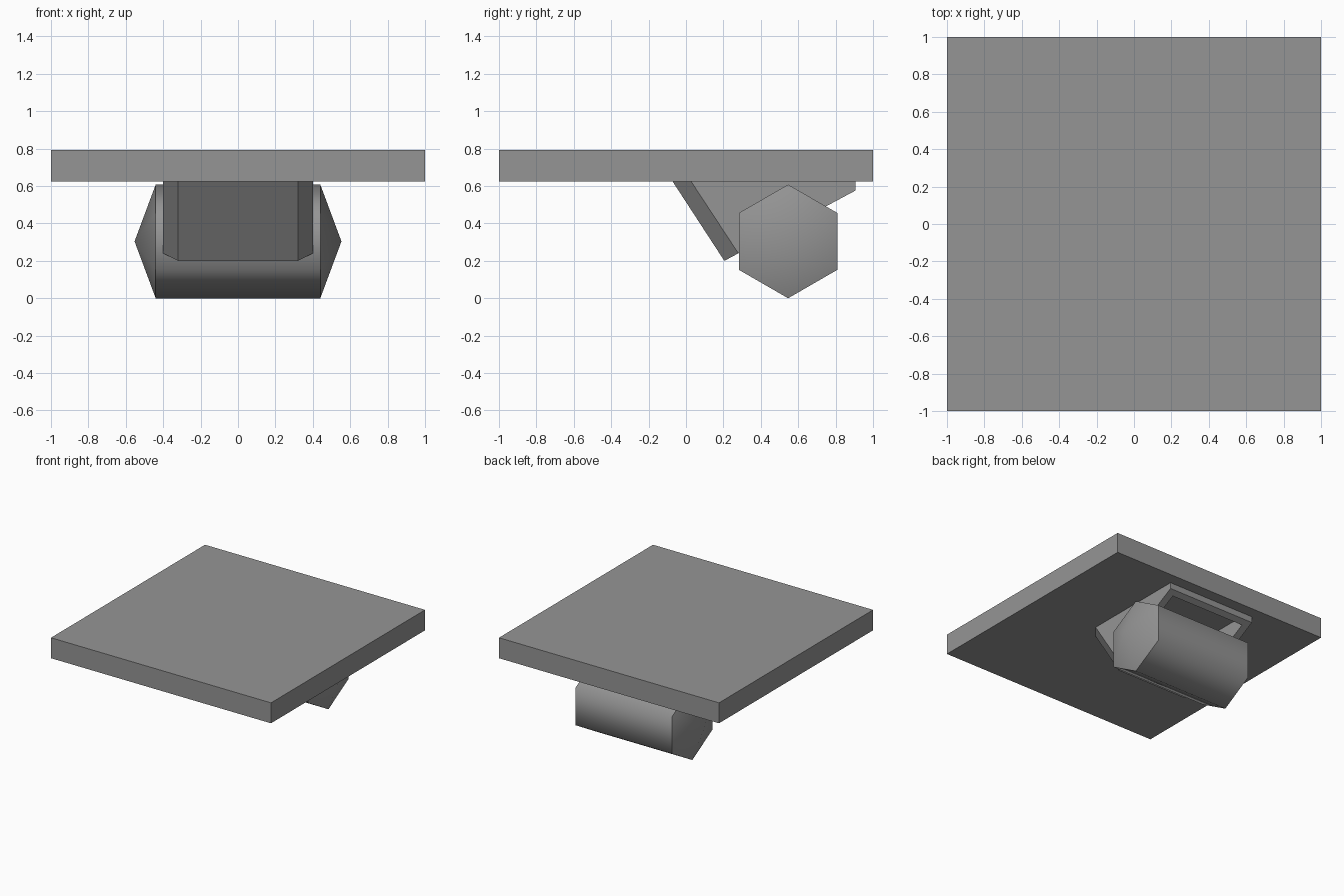
import bpy, bmesh, math
from mathutils import Matrix

cube = bpy.data.objects.get("Cube")
if cube:
    bpy.data.objects.remove(cube)

grey = bpy.data.materials.new("mid_grey")
grey.use_nodes = True
grey.diffuse_color = (0.3, 0.3, 0.3, 1)
grey.node_tree.nodes["Principled BSDF"].inputs["Base Color"].default_value = (0.3, 0.3, 0.3, 1)


def make(name, bm):
    bmesh.ops.recalc_face_normals(bm, faces=bm.faces)
    mesh = bpy.data.meshes.new(name)
    bm.to_mesh(mesh)
    bm.free()
    mesh.materials.append(grey)
    ob = bpy.data.objects.new(name, mesh)
    bpy.context.collection.objects.link(ob)
    return ob


# Square top plate
PLATE_BOTTOM, PLATE_TOP = 0.625, 0.793
bm = bmesh.new()
height = PLATE_TOP - PLATE_BOTTOM
bmesh.ops.create_cube(bm, size=1, matrix=Matrix.Translation((0, 0, PLATE_BOTTOM + height / 2))
                      @ Matrix.Diagonal((2, 2, height, 1)))
make("top_plate", bm)


# Slanted hollow bracket: front corners chamfered, rim cut along a sloping plane
def rim_z(y):
    return 0.2 + 0.536 * (y - 0.205)


def ring(bm, widths, depths, z_rule):
    half = list(zip(widths, depths))
    full = half + [(-x, y) for x, y in reversed(half)]
    return [bm.verts.new((x, y, z_rule(y))) for x, y in full]


def bridge(bm, a, b):
    n = len(a)
    for i in range(n):
        j = (i + 1) % n
        bm.faces.new((a[i], a[j], b[j], b[i]))


bm = bmesh.new()
outer_x, inner_x = (0.32, 0.4, 0.4), (0.27, 0.34, 0.34)
loops = [
    ring(bm, outer_x, (-0.072, 0.027, 0.905), lambda y: PLATE_BOTTOM),
    ring(bm, outer_x, (0.205, 0.28, 0.905), rim_z),
    ring(bm, inner_x, (0.28, 0.34, 0.86), rim_z),
    ring(bm, inner_x, (0.025, 0.09, 0.86), lambda y: PLATE_BOTTOM),
]
for k in range(4):
    bridge(bm, loops[k], loops[(k + 1) % 4])
make("bracket", bm)

# Six-sided roller with pointed ends, lying across the bracket
RADIUS, Y, Z = 0.304, 0.546, 0.304
bm = bmesh.new()
ends = []
for side in (-1, 1):
    loop = [bm.verts.new((side * 0.44, Y + RADIUS * math.sin(a), Z + RADIUS * math.cos(a)))
            for a in (math.radians(60 * i) for i in range(6))]
    tip = bm.verts.new((side * 0.553, Y, Z))
    for i in range(6):
        bm.faces.new((loop[i], loop[(i + 1) % 6], tip))
    ends.append(loop)
bridge(bm, *ends)
roller = make("roller", bm)
bpy.ops.object.select_all(action="DESELECT")
roller.select_set(True)
bpy.context.view_layer.objects.active = roller
bpy.ops.object.shade_smooth_by_angle(angle=math.radians(62))
